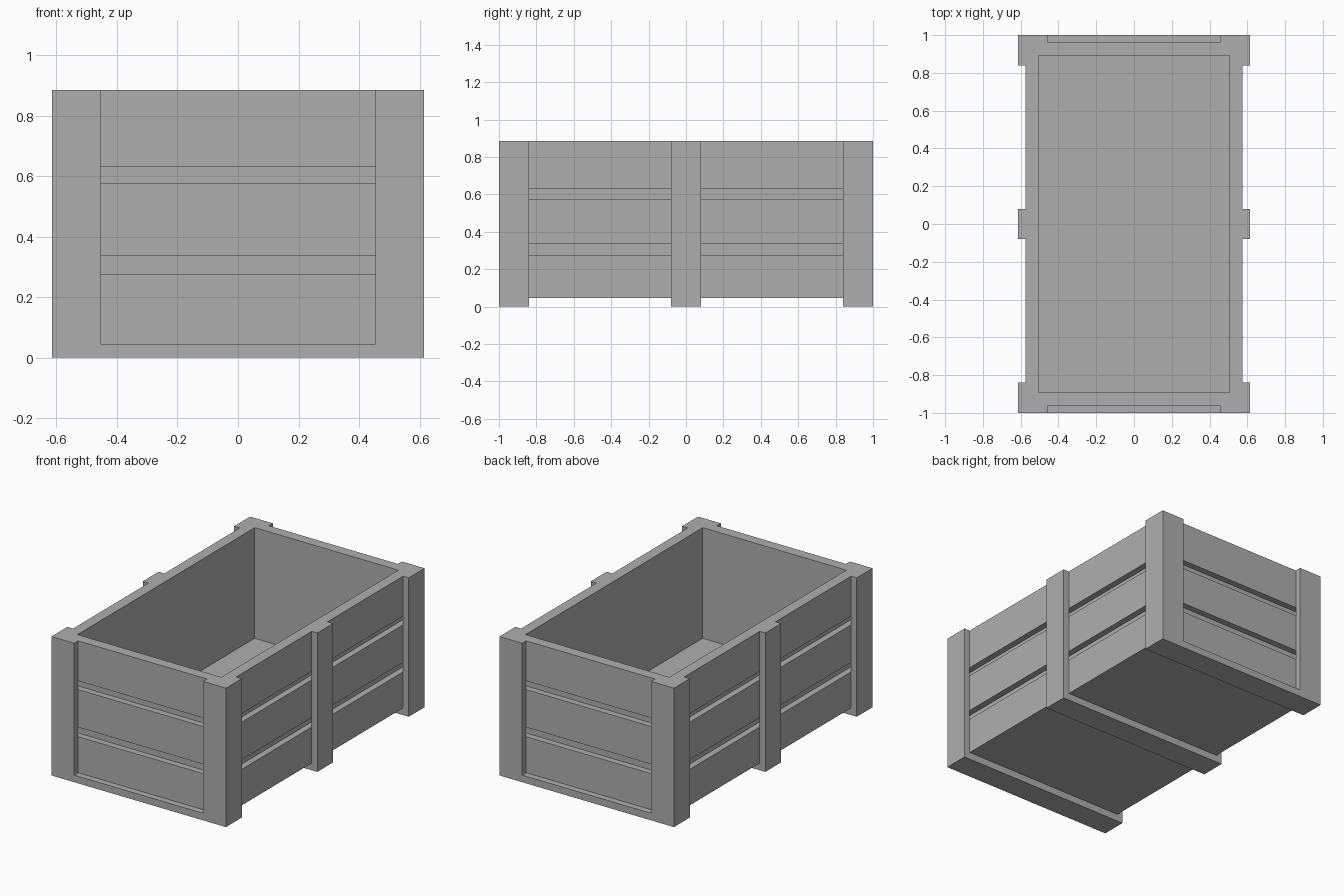
import bpy
import bmesh

cube = bpy.data.objects.get("Cube")
if cube:
    bpy.data.objects.remove(cube, do_unlink=True)

# Overall sizes: half width, half length, height, board thickness
W, L, H, T = 0.615, 1.0, 0.885, 0.04
BASE, FLOOR = 0.045, 0.18
POST_X, POST_Y, MID = 0.455, 0.84, 0.08
ROWS = {"lower": (BASE, 0.275), "middle": (0.335, 0.575), "upper": (0.63, H)}

grey = bpy.data.materials.new("plain grey")
grey.use_nodes = True
colour = (0.43, 0.43, 0.43, 1)
grey.diffuse_color = colour
grey.node_tree.nodes["Principled BSDF"].inputs["Base Color"].default_value = colour


def finish(name, bm):
    bmesh.ops.recalc_face_normals(bm, faces=bm.faces)
    mesh = bpy.data.meshes.new(name)
    bm.to_mesh(mesh)
    bm.free()
    mesh.materials.append(grey)
    obj = bpy.data.objects.new(name, mesh)
    bpy.context.collection.objects.link(obj)
    return obj


def prism(name, outline, z0, z1):
    """Extrude a plan outline from z0 up to z1."""
    bm = bmesh.new()
    face = bm.faces.new([bm.verts.new((x, y, z0)) for x, y in outline])
    top = bmesh.ops.extrude_face_region(bm, geom=[face])["geom"]
    verts = [v for v in top if isinstance(v, bmesh.types.BMVert)]
    bmesh.ops.translate(bm, verts=verts, vec=(0, 0, z1 - z0))
    return finish(name, bm)


def board(name, x0, x1, y0, y1, z0, z1):
    return prism(name, [(x0, y0), (x1, y0), (x1, y1), (x0, y1)], z0, z1)


# Inner box: solid block with its top inset and pushed down to the floor
bm = bmesh.new()
bmesh.ops.create_cube(bm, size=1)
for v in bm.verts:
    v.co.x *= 2 * (W - 2 * T)
    v.co.y *= 2 * (L - 2 * T)
    v.co.z = H if v.co.z > 0 else BASE
top = max(bm.faces, key=lambda f: f.calc_center_median().z)
bmesh.ops.inset_region(bm, faces=[top], thickness=T)
well = bmesh.ops.extrude_discrete_faces(bm, faces=[top])["faces"][0]
bmesh.ops.translate(bm, verts=well.verts, vec=(0, 0, FLOOR - H))
finish("inner_box", bm)

# Skids across the underside
for name, y0, y1 in (("front_skid", -L, -POST_Y),
                     ("middle_skid", -MID, MID),
                     ("back_skid", POST_Y, L)):
    board(name, -W, W, y0, y1, 0, BASE)

# Planks on the ends and the long sides
for row, (z0, z1) in ROWS.items():
    for s, end, side in ((-1, "front", "right"), (1, "back", "left")):
        ys = sorted((s * (L - T), s * (L - 2 * T)))
        board(f"{end}_{row}_plank", -W + T, W - T, *ys, z0, z1)
        xs = sorted((s * (W - T), s * (W - 2 * T)))
        board(f"{side}_{row}_plank", *xs, -L + 2 * T, L - 2 * T, z0, z1)

# L-shaped corner posts and middle battens
corner = [(POST_X, L), (W, L), (W, POST_Y),
          (W - T, POST_Y), (W - T, L - T), (POST_X, L - T)]
for sx, side in ((-1, "right"), (1, "left")):
    for sy, end in ((-1, "front"), (1, "back")):
        outline = [(sx * x, sy * y) for x, y in corner]
        prism(f"{end}_{side}_corner_post", outline, BASE, H)
    xs = sorted((sx * W, sx * (W - T)))
    board(f"{side}_middle_batten", *xs, -MID, MID, BASE, H)
